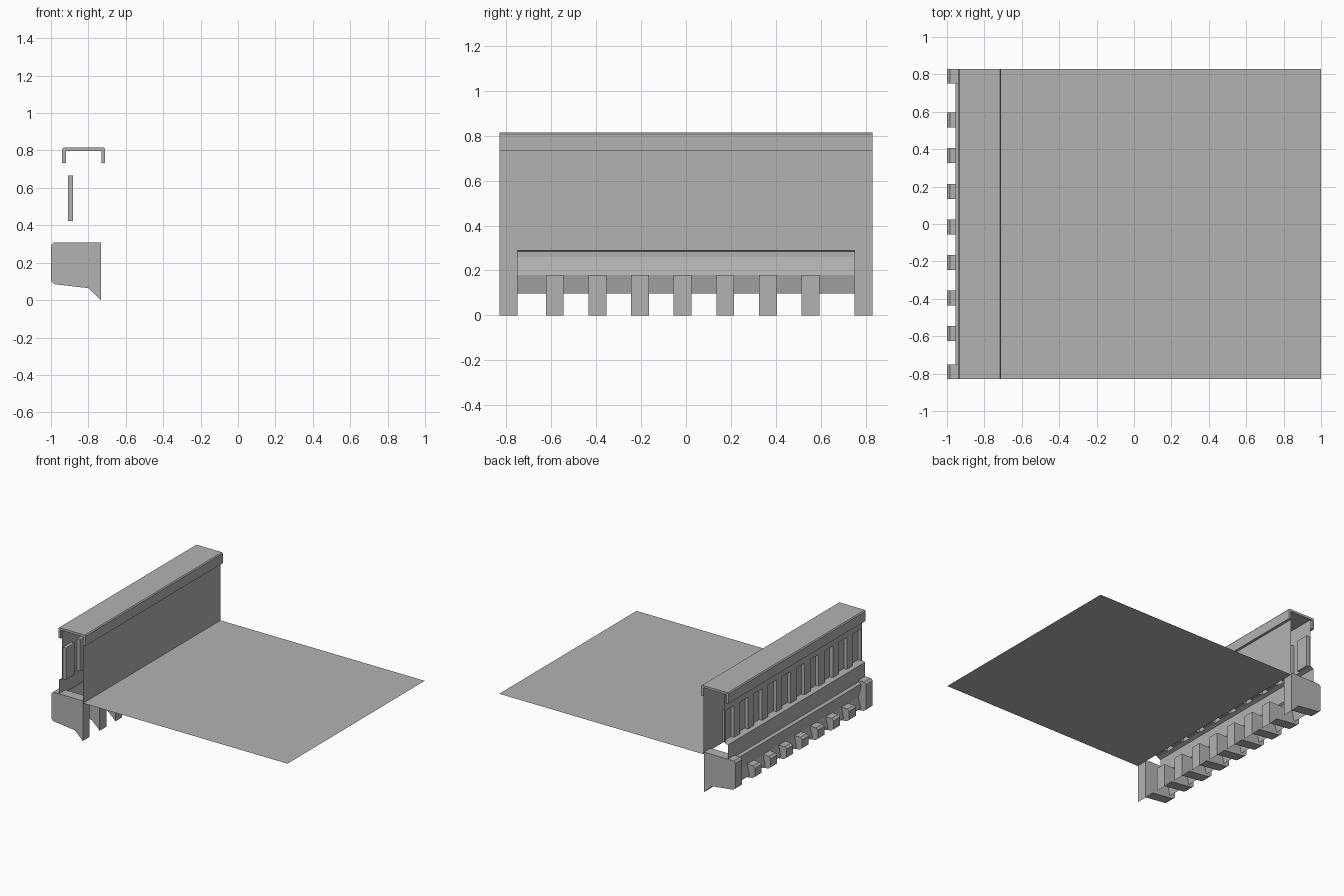
import bpy, bmesh

cube = bpy.data.objects.get("Cube")
if cube:
    bpy.data.objects.remove(cube, do_unlink=True)

grey = bpy.data.materials.new("plain grey")
grey.use_nodes = True
grey.diffuse_color = (0.45, 0.45, 0.45, 1)
grey.node_tree.nodes["Principled BSDF"].inputs["Base Color"].default_value = (0.45, 0.45, 0.45, 1)

HALF = 0.83      # half length of the parapet
WALL_X = -0.73   # inner wall face


def sweep(bm, profile, y0, y1, closed=False, caps=False):
    """Sweep an x-z profile along y, as an open sheet or a capped solid."""
    a = [bm.verts.new((x, y0, z)) for x, z in profile]
    b = [bm.verts.new((x, y1, z)) for x, z in profile]
    n = len(profile)
    for i in range(n if closed else n - 1):
        j = (i + 1) % n
        bm.faces.new((a[i], a[j], b[j], b[i]))
    if caps:
        bm.faces.new(a[::-1])
        bm.faces.new(b)


def finish(name, bm, solid=False):
    bmesh.ops.remove_doubles(bm, verts=bm.verts, dist=0.0001)
    if solid:
        bmesh.ops.recalc_face_normals(bm, faces=bm.faces)
    mesh = bpy.data.meshes.new(name)
    bm.to_mesh(mesh)
    bm.free()
    mesh.materials.append(grey)
    obj = bpy.data.objects.new(name, mesh)
    bpy.context.collection.objects.link(obj)
    return obj


def part(name, profile, y0=-HALF, y1=HALF, solid=False):
    bm = bmesh.new()
    sweep(bm, profile, y0, y1, closed=solid, caps=solid)
    return finish(name, bm, solid)


# Deck and inner wall are thin sheets
part("deck", [(1, 0.29), (WALL_X, 0.29)])
part("inner_wall", [(WALL_X, 0.29), (WALL_X, 0.8)])

# Coping: an upside-down channel on top of the parapet
part("coping", [(-0.94, 0.733), (-0.94, 0.807), (-0.933, 0.815), (-0.717, 0.815),
                (-0.71, 0.807), (-0.71, 0.733), (-0.73, 0.733), (-0.73, 0.798),
                (-0.92, 0.798), (-0.92, 0.733)], solid=True)

# Outer wall with a row of shallow niches
FACE, BACK, LOW, HIGH = -0.909, -0.883, 0.424, 0.667
COUNT, WIDTH, MARGIN = 10, 0.1, 0.012
pitch = (2 * (HALF - MARGIN) - WIDTH) / (COUNT - 1)
bm = bmesh.new()
sweep(bm, [(FACE, 0.8), (FACE, HIGH)], -HALF, HALF)
edge = -HALF
for i in range(COUNT):
    y = -HALF + MARGIN + i * pitch
    sweep(bm, [(FACE, HIGH), (FACE, LOW)], edge, y)
    sweep(bm, [(FACE, HIGH), (BACK, HIGH), (BACK, LOW), (FACE, LOW)], y, y + WIDTH, caps=True)
    edge = y + WIDTH
sweep(bm, [(FACE, HIGH), (FACE, LOW)], edge, HALF)
finish("niche_wall", bm)

# Plinth and moulded fascia below the niches
part("plinth", [(FACE, LOW), (-0.935, 0.415), (-0.935, 0.29)])
part("fascia", [(-0.935, 0.295), (-0.955, 0.285), (-0.955, 0.26), (-0.935, 0.18),
                (-0.955, 0.098)])


# Brackets: tall ones at both ends, short ones between
def bracket(name, centre, top):
    part(name, [(-0.733, 0), (-0.733, top), (-0.985, top), (-1, top - 0.015),
                (-1, 0.1), (-0.98, 0.085), (-0.8, 0.064)],
         centre - 0.04, centre + 0.04, solid=True)


for side, centre in (("front", -0.79), ("back", 0.79)):
    bracket("end_bracket_" + side, centre, 0.307)
for i in range(7):
    bracket("small_bracket_%d" % (i + 1), -0.585 + i * 0.19, 0.18)
